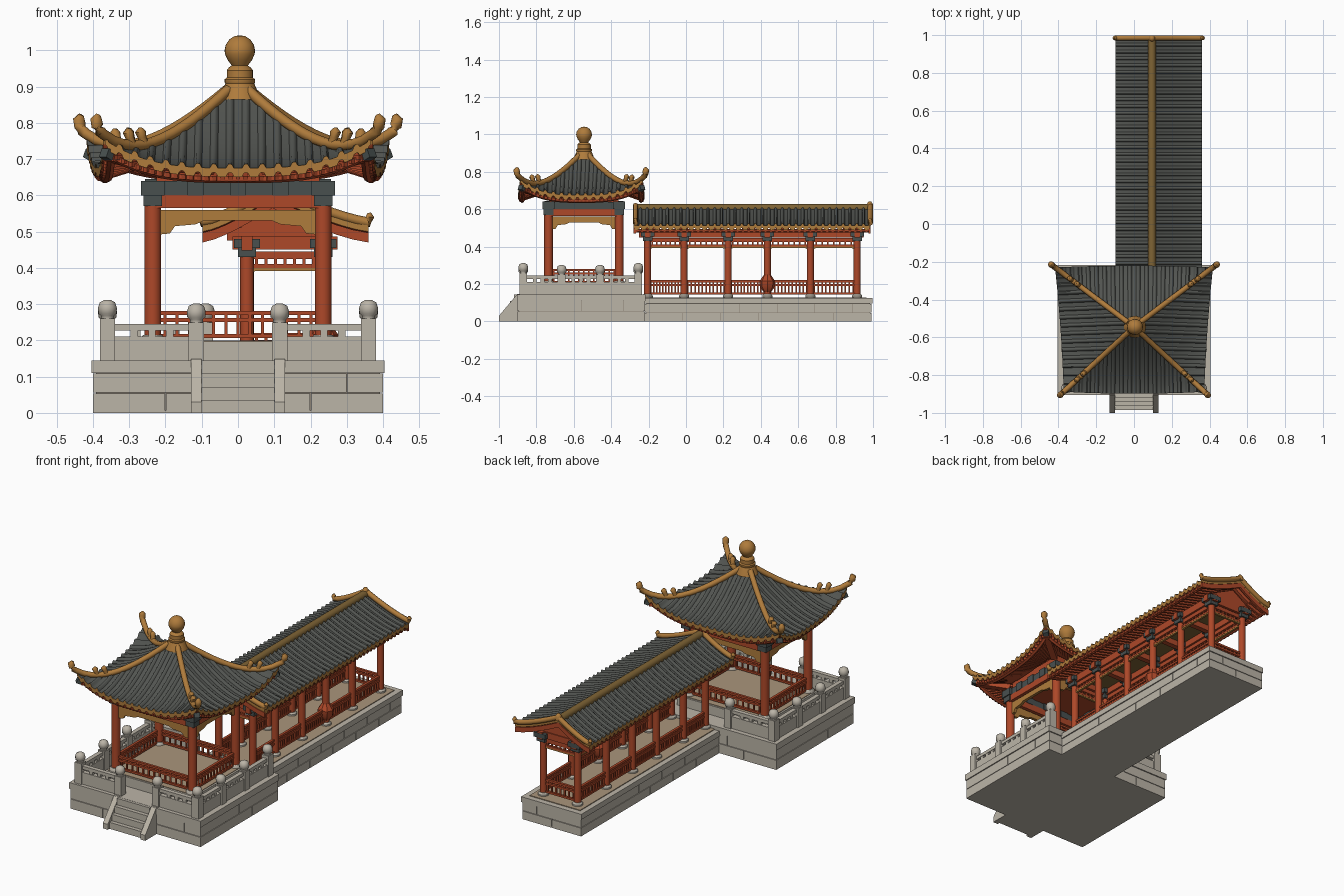
import bpy, bmesh, math
from mathutils import Vector as V

if "Cube" in bpy.data.objects:
    bpy.data.objects.remove(bpy.data.objects["Cube"])

def colour(name, r, g, b):
    m = bpy.data.materials.new(name)
    m.diffuse_color = (r, g, b, 1)
    m.use_nodes = True
    m.node_tree.nodes["Principled BSDF"].inputs["Base Color"].default_value = m.diffuse_color
    return m
TILE = colour("slate tile", .085, .09, .082)
OCHRE = colour("ochre glaze", .43, .20, .045)
RED = colour("vermilion wood", .42, .065, .022)
STONE = colour("pale stone", .50, .46, .39)
JOINT = colour("stone joint", .27, .23, .18)
FLOOR = colour("tan floor", .40, .30, .20)
DARK = colour("dark bracket", .065, .08, .078)
BROWN = colour("ridge brown", .21, .125, .035)

# ---------- helpers ----------
def new(): return bmesh.new()

def done(bm, name, *mats, angle=35):
    bmesh.ops.recalc_face_normals(bm, faces=bm.faces)
    me = bpy.data.meshes.new(name)
    bm.to_mesh(me); bm.free()
    for m in mats: me.materials.append(m)
    ob = bpy.data.objects.new(name, me)
    bpy.context.collection.objects.link(ob)
    bpy.context.view_layer.objects.active = ob
    ob.select_set(True)
    bpy.ops.object.shade_smooth_by_angle(angle=math.radians(angle))
    ob.select_set(False)

def loft(bm, rings):
    vs = [[bm.verts.new(p) for p in r] for r in rings]
    n = len(vs[0])
    for a, b in zip(vs, vs[1:]):
        for i in range(n):
            bm.faces.new((a[i], a[(i+1) % n], b[(i+1) % n], b[i]))
    bm.faces.new(vs[0][::-1]); bm.faces.new(vs[-1])

def box(bm, x0, x1, y0, y1, z0, z1):
    loft(bm, [[(x0, y0, z), (x1, y0, z), (x1, y1, z), (x0, y1, z)] for z in (z0, z1)])

def beam(bm, p, q, w, h):
    p, q = V(p), V(q)
    side = (q-p).cross(V((0, 0, 1))).normalized()*w/2
    up = side.cross(q-p).normalized()*h/2
    loft(bm, [[c+side+up, c-side+up, c-side-up, c+side-up] for c in (p, q)])

def lathe(bm, x, y, prof, n=16):
    loft(bm, [[(x+r*math.cos(2*math.pi*i/n), y+r*math.sin(2*math.pi*i/n), z) for i in range(n)]
              for r, z in prof])

def tube(bm, pts, rad, n=8):
    pts = [V(p) for p in pts]; rings = []
    for i, p in enumerate(pts):
        d = (pts[min(i+1, len(pts)-1)]-pts[max(i-1, 0)]).normalized()
        ref = V((1, 0, 0)) if abs(d.x) < .5 else V((0, 1, 0))
        a = d.cross(ref).normalized(); b = d.cross(a)
        r = rad[i] if isinstance(rad, list) else rad
        rings.append([p+a*r*math.cos(2*math.pi*k/n)+b*r*math.sin(2*math.pi*k/n) for k in range(n)])
    loft(bm, rings)

def plate(bm, p, q, prof, th):
    p, q = V((*p, 0)), V((*q, 0))
    s = (q-p).cross(V((0, 0, 1))).normalized()*th/2
    loft(bm, [[p.lerp(q, f)+V((0, 0, z))+o for f, z in prof] for o in (s, -s)])

def sheet(bm, f, nu, nv, th):
    """Closed roof slab: top tile, underside red, rim ochre."""
    top = [[bm.verts.new(f(i/nu, j/nv)) for j in range(nv+1)] for i in range(nu+1)]
    low = [[bm.verts.new(v.co-V((0, 0, th))) for v in r] for r in top]
    for g, m in ((top, 0), (low, 1)):
        for i in range(nu):
            for j in range(nv):
                bm.faces.new((g[i][j], g[i+1][j], g[i+1][j+1], g[i][j+1])).material_index = m
    rim = [(i, 0) for i in range(nu)]+[(nu, j) for j in range(nv)] + \
          [(i, nv) for i in range(nu, 0, -1)]+[(0, j) for j in range(nv, 0, -1)]
    for (a, b), (c, d) in zip(rim, rim[1:]+rim[:1]):
        bm.faces.new((top[a][b], top[c][d], low[c][d], low[a][b])).material_index = 2

def rib(s): return .012*math.sqrt(max(0, math.cos(2*math.pi*s)))

def lattice(bm, p, q, z0, z1, n):
    for z in (z0, z0+(z1-z0)*.7, z1):
        beam(bm, (*p, z), (*q, z), .014, .011)
    for i in range(1, n):
        c = V(p).lerp(V(q), i/n)
        box(bm, c.x-.004, c.x+.004, c.y-.004, c.y+.004, z0, z1)

def masonry(name, x0, x1, y0, y1, h, cap):
    core = new(); box(core, x0+.008, x1-.008, y0+.008, y1-.008, .004, h-.002)
    done(core, name+"_joints", JOINT)
    bm = new()
    box(bm, x0+.001, x1-.001, y0+.001, y1-.001, 0, .006)
    box(bm, x0-.004, x1+.004, y0-.004, y1+.004, h-cap, h)
    for row, (z0, z1) in enumerate(((0, (h-cap)/2-.002), ((h-cap)/2+.001, h-cap-.002))):
        for ax, (a, b) in enumerate(((x0, x1), (y0, y1))):
            n = max(2, round((b-a)/.2))
            cuts = [a]+[a+(b-a)*(i+.5*row)/n for i in range(1, n)]+[b]
            for c, d in zip(cuts, cuts[1:]):
                if ax == 0:
                    for y in (y0, y1-.02): box(bm, c+.001, d-.001, y, y+.02, z0, z1)
                else:
                    for x in (x0, x1-.02): box(bm, x, x+.02, c+.001, d-.001, z0, z1)
    done(bm, name, STONE)

# ---------- stone bases, floors, steps ----------
masonry("pavilion_base", -.40, .40, -.90, -.22, .145, .035)
masonry("corridor_base", -.05, .312, -.22, .992, .125, .03)
bm = new(); box(bm, -.275, .275, -.775, -.315, .14, .197); done(bm, "pavilion_plinth", STONE)
bm = new(); box(bm, -.265, .265, -.765, -.325, .19, .2)
box(bm, -.025, .285, -.22, .965, .12, .129); done(bm, "floors", FLOOR)
bm = new()
for i in range(4): box(bm, -.10, .10, -.985+.022*i, -.89, 0, .036*(i+1))
for x in (-.115, .115):
    plate(bm, (x, -1), (x, -.89), [(0, 0), (1, 0), (1, .148), (.9, .148), (0, .03)], .03)
done(bm, "front_steps", STONE)

# ---------- stone balustrade ----------
bm = new(); panels = new()
ys = [-.87, -.665, -.46, -.255]
runs = [[(x, y) for y in ys] for x in (-.36, .36)]
runs += [[(s*.36, -.87), (s*.115, -.87)] for s in (-1, 1)] + [[(-.36, -.255), (-.09, -.255)]]
posts = sorted(set(sum(runs, [])))
for x, y in posts:
    h = .01 if abs(x) > .3 and y in (ys[0], ys[3]) else 0
    box(bm, x-.021, x+.021, y-.021, y+.021, .145, .25+h)
    lathe(bm, x, y, [(.018, .25+h), (.018, .258+h), (.025, .264+h), (.026, .28+h), (.021, .295+h), (.008, .302+h)], 12)
for r in runs:
    for p, q in zip(r, r[1:]):
        beam(panels, (*p, .178), (*q, .178), .026, .066)
        beam(panels, (*p, .236), (*q, .236), .024, .018)
        for f in (.3, .5, .7):
            c = V(p).lerp(V(q), f); box(panels, c.x-.01, c.x+.01, c.y-.01, c.y+.01, .205, .23)
done(bm, "balustrade_posts", STONE, angle=50); done(panels, "balustrade_panels", STONE)

# ---------- pavilion frame ----------
PX, PY0, PY1 = .235, -.735, -.357
cor = [(-PX, PY0), (PX, PY0), (PX, PY1), (-PX, PY1)]
cols, red, dark, och, foot = new(), new(), new(), new(), new()
for x, y in cor:
    lathe(cols, x, y, [(.023, .2), (.023, .6)])
    lathe(foot, x, y, [(.034, .195), (.034, .205), (.027, .215)])
    box(dark, x-.032, x+.032, y-.032, y+.032, .60, .64)
    box(dark, x-.026, x+.026, y-.026, y+.026, .57, .60)
frieze = [(0, .56), (0, .49), (.1, .495), (.13, .515), (.25, .52), (.3, .53), (.7, .53),
          (.75, .52), (.87, .515), (.9, .495), (1, .49), (1, .56)]
rails = new()
for p, q in zip(cor, cor[1:]+cor[:1]):
    beam(red, (*p, .583), (*q, .583), .04, .036)
    beam(dark, (*p, .62), (*q, .62), .034, .038)
    plate(och, p, q, frieze, .016)
    lattice(rails, p, q, .212, .275, 14)
    for f in (.25, .5, .75):
        c = V(p).lerp(V(q), f); box(dark, c.x-.022, c.x+.022, c.y-.022, c.y+.022, .60, .645)
box(red, -.225, .225, PY0+.005, PY1-.005, .637, .70)
done(cols, "pavilion_columns", RED); done(foot, "pavilion_column_feet", STONE)
done(red, "pavilion_beams", RED); done(dark, "pavilion_brackets", DARK)
done(och, "pavilion_frieze", OCHRE); done(rails, "pavilion_rails", RED)

# ---------- pavilion roof ----------
A = V((0, -.545))
CR = [V((-.372, -.888)), V((.372, -.888)), V((.418, -.23)), V((-.418, -.23))]
def roof_pt(a, b, w, t, dz=0):
    bulge = .03 if abs(a.y-b.y) < .1 else -.015
    e = (a+b)/2+(b-a)/2*w
    e = A+(e-A)*(1+bulge*(1-w*w)*t)
    p = A+(e-A)*t
    return V((p.x, p.y, .675+.23*(1-t)**1.6+.082*abs(w)**3*t**4+dz))
roof, raft, hips, horns, under = new(), new(), new(), new(), new()
for a, b in zip(CR, CR[1:]+CR[:1]):
    n = round((b-a).length/.044)
    def f(i, k):
        u = (2*i-1)*.985
        t = max(abs(u)+(1-abs(u))*k, .03)
        return roof_pt(a, b, u/t, t, rib(i*n))
    sheet(roof, f, n*8, 10, .024)
    tube(raft, [roof_pt(a, b, w/10, .94, -.032) for w in range(-10, 11)], .012, 6)
    for i in range(1, n*2):
        w = -1+i/n
        beam(raft, roof_pt(a, b, w*.98, .62, -.035), roof_pt(a, b, w*.98, .98, -.03), .012, .014)
    # hip ridge with upturned horns
    pts = [roof_pt(a, b, -1, t/14, .012) for t in range(1, 15)]
    d = (a-A).normalized()
    o = lambda s, z: pts[-1]+V((d.x*s, d.y*s, z))
    tube(hips, pts+[o(.012, .008), o(.022, .023), o(.026, .04), o(.018, .052)],
         [.0145]*14+[.016, .017, .017, .008], 10)
    for t in (.7, .79):
        c = roof_pt(a, b, -1, t, .013)
        tube(horns, [c, c+V((d.x*.006, d.y*.006, .02)), c+V((d.x*.012, d.y*.012, .034)),
                     c+V((d.x*.01, d.y*.01, .045))], [.014, .012, .015, .006])
    q = roof_pt(a, b, -1, .95, -.036); s = roof_pt(a, b, -1, .6)
    beam(raft, (s.x, s.y, .672), q, .034, .028)
    beam(under, q, q+V((d.x*.022, d.y*.022, .01)), .03, .026)
done(roof, "pavilion_roof", TILE, RED, OCHRE, angle=50)
done(raft, "pavilion_rafters", RED); done(hips, "pavilion_hip_ridges", OCHRE, angle=60)
done(horns, "hip_ornaments", OCHRE, angle=60); done(under, "corner_beam_ends", DARK)
bm = new()
lathe(bm, .005, -.545, [(.058, .865), (.05, .885), (.04, .908), (.042, .912), (.042, .92), (.036, .925),
      (.036, .945), (.03, .953), (.022, .958), (.034, .974), (.041, .99), (.042, 1.0), (.039, 1.015),
      (.029, 1.03), (.015, 1.039), (.003, 1.041)], 24)
done(bm, "roof_finial", OCHRE)

# ---------- corridor frame ----------
CY = [-.205, -.01, .225, .435, .665, .915]
CX = (.025, .235)
cols, foot, dark, red, lat, och = new(), new(), new(), new(), new(), new()
low_bar = [(0, .40), (0, .38), (.12, .392), (.88, .392), (1, .38), (1, .40)]
for x in CX:
    for y in CY:
        lathe(cols, x, y, [(.019, .13), (.019, .47)], 14)
        lathe(foot, x, y, [(.028, .125), (.028, .137), (.021, .146)], 14)
        box(dark, x-.036, x+.036, y-.036, y+.036, .455, .48)
        box(dark, x-.025, x+.025, y-.025, y+.025, .43, .455)
    beam(red, (x, -.25, .468), (x, .95, .468), .03, .04)
    for a, b in zip(CY, CY[1:]):
        lattice(lat, (x, a), (x, b), .15, .215, 12)
        lattice(lat, (x, a), (x, b), .405, .44, 8)
        plate(och, (x, a), (x, b), low_bar, .012)
lathe(cols, CX[1], .435, [(.018, .155), (.04, .185), (.042, .215), (.018, .25)], 8)
for y in CY:
    beam(red, (CX[0]-.04, y, .468), (CX[1]+.04, y, .468), .03, .036)
e = CY[-1]
lattice(lat, (CX[0], e), (CX[1], e), .15, .215, 8)
for y in (CY[0], e):
    lattice(lat, (CX[0], y), (CX[1], y), .405, .44, 8)
    plate(och, (CX[0], y), (CX[1], y), low_bar, .012)
    plate(red, (-.03, y), (.26, y), [(0, .475), (1, .475), (1, .495), (.43, .575), (0, .495)], .02)
done(cols, "corridor_columns", RED); done(foot, "corridor_column_feet", STONE)
done(dark, "corridor_brackets", DARK); done(red, "corridor_beams", RED)
done(lat, "corridor_lattices", RED); done(och, "corridor_frieze", OCHRE)
bm = new(); box(bm, CX[0], CX[1], -.2, .91, .482, .489); done(bm, "corridor_ceiling", BROWN)

# ---------- corridor roof ----------
RX, Y0, Y1 = .095, -.28, .985
def slope(ex, v, y, dz=0):
    return V((RX+(ex-RX)*v, y, .512+.095*(1-v)**1.35+dz))
roof, raft, barge = new(), new(), new()
for ex in (-.098, .36):
    sheet(roof, lambda i, v: slope(ex, v, Y0+(Y1-Y0)*i, rib(i*35)), 35*8, 8, .024)
    for i in range(42):
        y = Y0+.015+i*.03
        beam(raft, slope(ex, .45, y, -.036), slope(ex, .98, y, -.03), .012, .014)
    tube(raft, [slope(ex, .93, Y0+.01, -.03), slope(ex, .93, Y1-.01, -.03)], .01, 6)
    s = 1 if ex > RX else -1
    for y in (Y0+.01, Y1):
        tube(barge, [slope(ex, v/8, y, .014) for v in range(9)] +
             [V((ex+s*.004, y, .54)), V((ex+s*.002, y, .552))], [.014]*9+[.012, .005])
        plate(raft, (RX, y-.004), (ex, y-.004),
              [(v/6, slope(ex, v/6, y).z-.015) for v in range(7)] +
              [(v/6, slope(ex, v/6, y).z-.042) for v in range(6, -1, -1)], .012)
lathe(barge, RX, Y1-.002, [(.017, .605), (.017, .628), (.008, .64)], 10)
done(roof, "corridor_roof", TILE, RED, OCHRE, angle=50)
done(raft, "corridor_rafters", RED); done(barge, "gable_edge_tiles", OCHRE, angle=60)
bm = new(); tube(bm, [(RX, Y0, .606), (RX, Y1, .606)], .021, 12)
done(bm, "corridor_ridge", BROWN)
